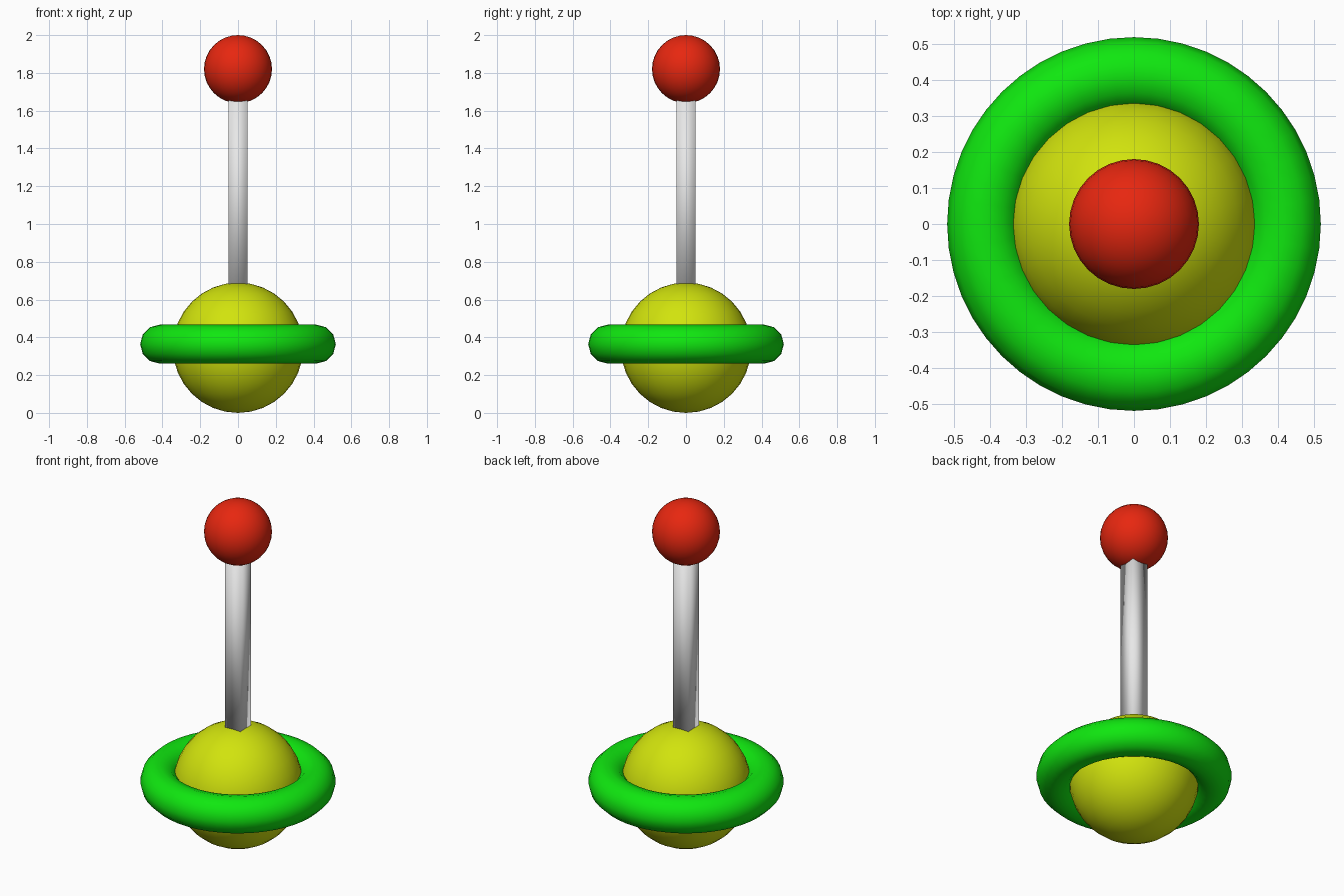
import bpy

cube = bpy.data.objects.get("Cube")
if cube:
    bpy.data.objects.remove(cube, do_unlink=True)


def material(name, rgb):
    m = bpy.data.materials.new(name)
    m.use_nodes = True
    color = (*rgb, 1)
    m.diffuse_color = color
    m.node_tree.nodes["Principled BSDF"].inputs["Base Color"].default_value = color
    return m


def finish(name, mat):
    """Name, colour and smooth the primitive just added."""
    obj = bpy.context.object
    obj.name = name
    obj.data.materials.append(mat)
    bpy.ops.object.shade_smooth()
    return obj


def ball(name, radius, z, mat):
    bpy.ops.mesh.primitive_uv_sphere_add(segments=32, ring_count=16, radius=radius, location=(0, 0, z))
    return finish(name, mat)


red = material("red", (0.8, 0.02, 0.005))
green = material("green", (0.005, 0.8, 0.005))
yellow = material("yellow", (0.64, 0.77, 0.004))
grey = material("light grey", (0.8, 0.8, 0.8))

# Base ball and top knob
ball("base_ball", 0.345, 0.345, yellow)
ball("top_knob", 0.18, 1.82, red)

# Ring around the base ball
bpy.ops.mesh.primitive_torus_add(major_segments=48, minor_segments=12, major_radius=0.415,
                                 minor_radius=0.103, location=(0, 0, 0.364))
finish("ring", green)

# Square rod running from inside the base ball into the knob
bottom, top, width = 0.6, 1.7, 0.1
bpy.ops.mesh.primitive_cube_add(size=1, location=(0, 0, (bottom + top) / 2))
bpy.context.object.scale = (width, width, top - bottom)
bpy.ops.object.transform_apply(location=False, rotation=False, scale=True)
finish("rod", grey)
